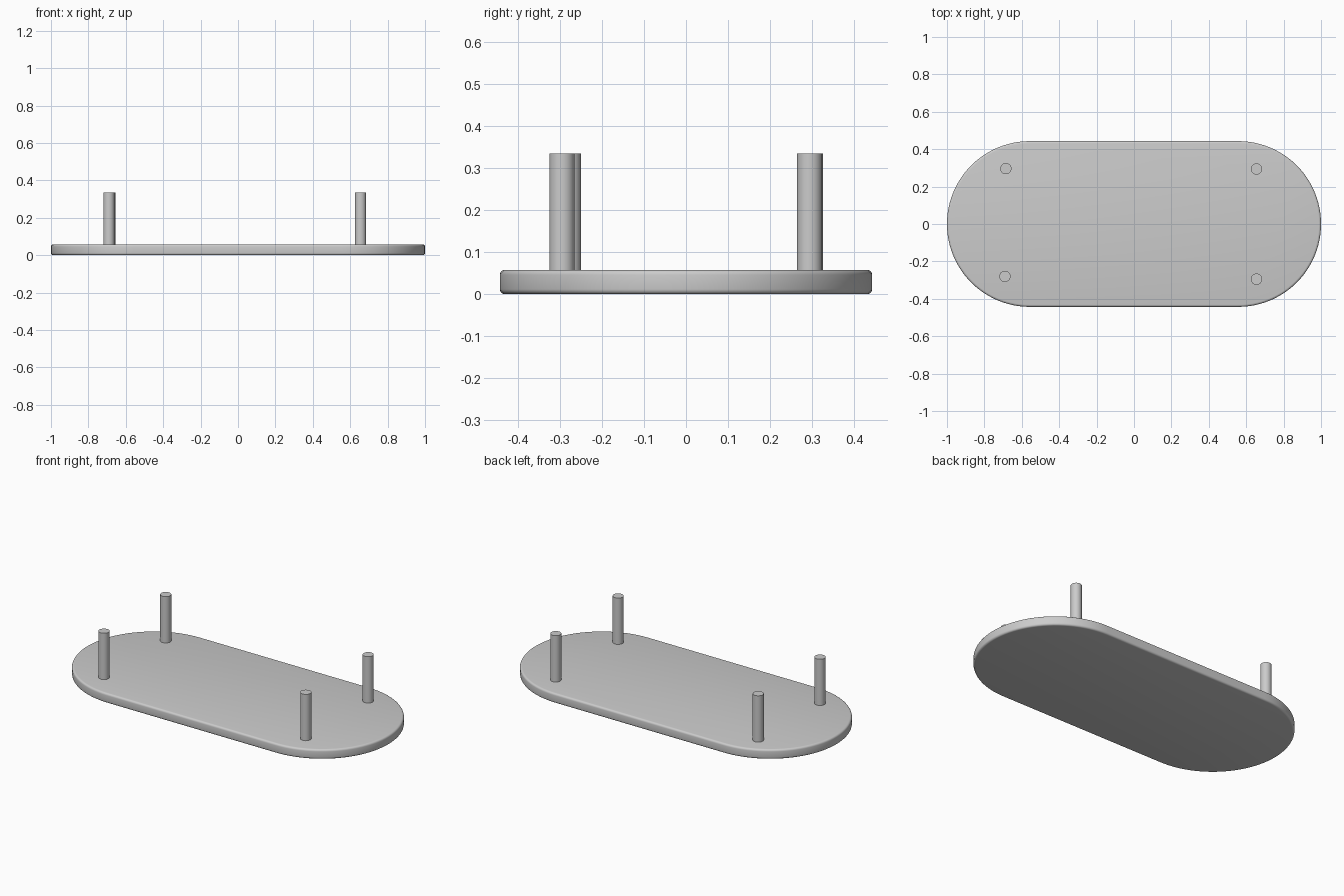
import bpy, bmesh, math

if "Cube" in bpy.data.objects:
    bpy.data.objects.remove(bpy.data.objects["Cube"])

grey = bpy.data.materials.new("plain grey")
grey.diffuse_color = (0.6, 0.6, 0.6, 1)
grey.use_nodes = True
grey.node_tree.nodes["Principled BSDF"].inputs["Base Color"].default_value = grey.diffuse_color


def prism(name, outline, z0, z1, bevel=0.0):
    """Extrude a closed outline from z0 to z1, with optional rounded rims."""
    bm = bmesh.new()
    face = bm.faces.new([bm.verts.new((x, y, z0)) for x, y in outline])
    top = bmesh.ops.extrude_face_region(bm, geom=[face], use_keep_orig=True)
    for v in top["geom"]:
        if isinstance(v, bmesh.types.BMVert):
            v.co.z = z1
    bmesh.ops.recalc_face_normals(bm, faces=bm.faces)
    if bevel:
        rims = [e for e in bm.edges if abs(e.verts[0].co.z - e.verts[1].co.z) < 1e-6]
        bmesh.ops.bevel(bm, geom=rims, offset=bevel, segments=4, profile=0.5, affect='EDGES')
    mesh = bpy.data.meshes.new(name)
    bm.to_mesh(mesh)
    bm.free()
    mesh.materials.append(grey)
    obj = bpy.data.objects.new(name, mesh)
    bpy.context.collection.objects.link(obj)
    bpy.ops.object.select_all(action='DESELECT')
    obj.select_set(True)
    bpy.context.view_layer.objects.active = obj
    bpy.ops.object.shade_smooth_by_angle(angle=math.radians(35))
    return obj


def arc(cx, cy, r, a0, a1, n):
    return [(cx + r * math.cos(a0 + (a1 - a0) * i / n),
             cy + r * math.sin(a0 + (a1 - a0) * i / n)) for i in range(n + 1)]


# Base plate: straight sides with half-round ends
R = 0.443
q = math.pi / 2
base = arc(1 - R, 0, R, -q, q, 48) + arc(R - 1, 0, R, q, 3 * q, 48)
prism("base_plate", base, 0, 0.058, bevel=0.012)

# Four upright posts
posts = {"front_left_post": (-0.69, -0.28), "front_right_post": (0.655, -0.295),
         "back_left_post": (-0.685, 0.296), "back_right_post": (0.655, 0.294)}
for name, (x, y) in posts.items():
    prism(name, arc(x, y, 0.03, 0, 2 * math.pi, 32)[:-1], 0.05, 0.335)
